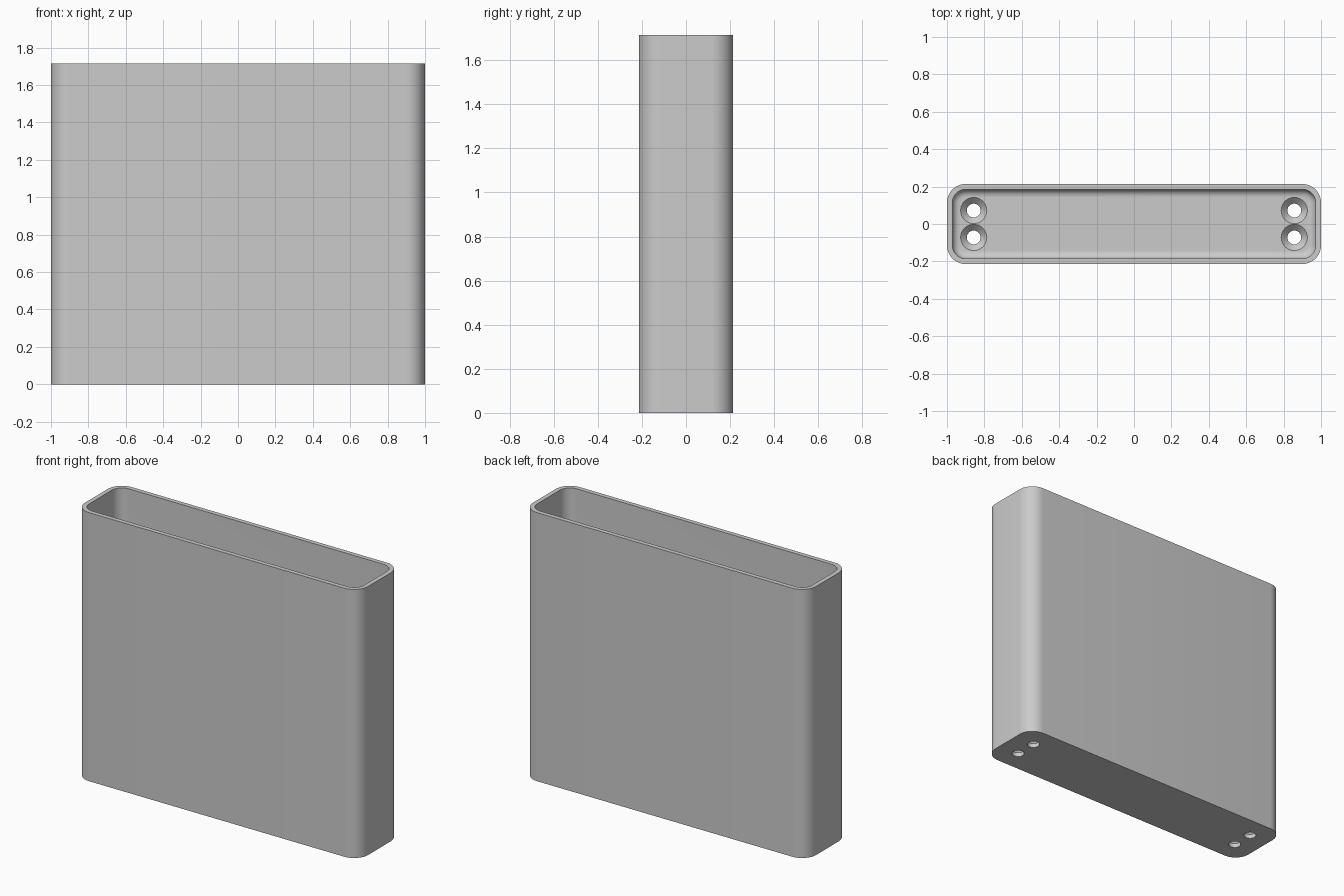
import bpy, bmesh, math

if "Cube" in bpy.data.objects:
    bpy.data.objects.remove(bpy.data.objects["Cube"])

HX, HY, H = 1.0, 0.214, 1.715      # half width, half depth, height
R, WALL, FLOOR, FILLET = 0.1, 0.029, 0.06, 0.04
SEG = 12                           # segments per corner


def ring(bm, inset, z):
    """Rounded rectangle, inset from the outer outline."""
    r = R - inset
    verts = []
    for i, (sx, sy) in enumerate([(1, 1), (-1, 1), (-1, -1), (1, -1)]):
        for k in range(SEG + 1):
            a = math.pi / 2 * (i + k / SEG)
            verts.append(bm.verts.new((sx * (HX - R) + r * math.cos(a),
                                       sy * (HY - R) + r * math.sin(a), z)))
    return verts


def circle(bm, x, y, r, z, n=32):
    return [bm.verts.new((x + r * math.cos(2 * math.pi * k / n),
                          y + r * math.sin(2 * math.pi * k / n), z)) for k in range(n)]


def loft(bm, rings):
    """Skin a closed solid through the rings, capping both ends."""
    for a, b in zip(rings, rings[1:]):
        n = len(a)
        for k in range(n):
            bm.faces.new((a[k], a[(k + 1) % n], b[(k + 1) % n], b[k]))
    bm.faces.new(list(reversed(rings[0])))
    bm.faces.new(rings[-1])


def finish(bm, name):
    bmesh.ops.recalc_face_normals(bm, faces=bm.faces)
    mesh = bpy.data.meshes.new(name)
    bm.to_mesh(mesh)
    bm.free()
    obj = bpy.data.objects.new(name, mesh)
    bpy.context.collection.objects.link(obj)
    return obj


# Open box: outer wall, rim, inner wall, rounded inner bottom edge, floor
bm = bmesh.new()
profile = [(0, 0), (0, H), (WALL, H)]
for k in range(7):
    a = math.pi / 2 * k / 6
    profile.append((WALL + FILLET * (1 - math.cos(a)),
                    FLOOR + FILLET * (1 - math.sin(a))))
loft(bm, [ring(bm, d, z) for d, z in profile])
box = finish(bm, "open_box")

# Countersunk screw holes, two at each end of the floor
bm = bmesh.new()
for x in (-0.857, 0.857):
    for y in (-0.072, 0.072):
        loft(bm, [circle(bm, x, y, r, z) for r, z in
                  [(0.037, -0.05), (0.037, FLOOR - 0.033),
                   (0.07, FLOOR), (0.07, FLOOR + 0.03)]])
cutter = finish(bm, "screw_hole_cutter")
cutter.hide_render = True

cut = box.modifiers.new("screw_holes", 'BOOLEAN')
cut.object = cutter
cut.operation = 'DIFFERENCE'
cut.solver = 'EXACT'
bpy.context.view_layer.objects.active = box
box.select_set(True)
bpy.ops.object.modifier_apply(modifier=cut.name)
bpy.data.objects.remove(cutter)

# Plain grey finish, sharp rim and hole edges
grey = bpy.data.materials.new("grey")
grey.diffuse_color = (0.6, 0.6, 0.6, 1)
grey.use_nodes = True
grey.node_tree.nodes["Principled BSDF"].inputs["Base Color"].default_value = grey.diffuse_color
box.data.materials.clear()
box.data.materials.append(grey)
bpy.ops.object.shade_smooth_by_angle(angle=math.radians(30))
